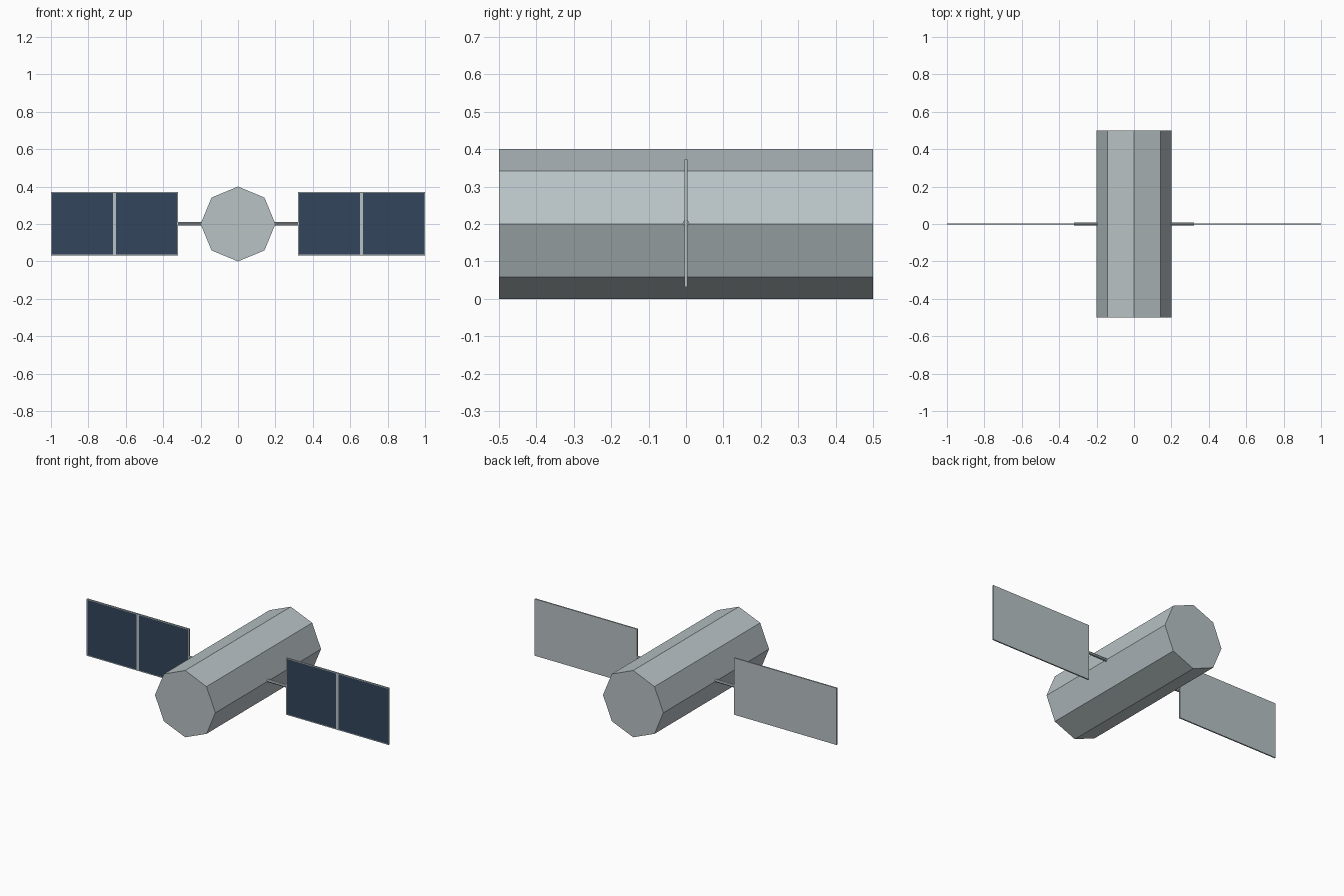
import bpy, bmesh, math
from mathutils import Matrix, Vector

cube = bpy.data.objects.get("Cube")
if cube:
    bpy.data.objects.remove(cube, do_unlink=True)


def material(name, rgb):
    mat = bpy.data.materials.new(name)
    mat.use_nodes = True
    mat.diffuse_color = (*rgb, 1)
    mat.node_tree.nodes["Principled BSDF"].inputs["Base Color"].default_value = (*rgb, 1)
    return mat


silver = material("silver metal", (0.48, 0.54, 0.56))
navy = material("navy solar cell", (0.034, 0.059, 0.106))
MID = 0.2  # height of the body axis


def add_object(name, bm, mats):
    mesh = bpy.data.meshes.new(name)
    bm.to_mesh(mesh)
    bm.free()
    for mat in mats:
        mesh.materials.append(mat)
    obj = bpy.data.objects.new(name, mesh)
    bpy.context.collection.objects.link(obj)
    return obj


def prism(name, radius, length, axis, centre):
    """Eight-sided prism along the x or y axis."""
    bm = bmesh.new()
    turn = Matrix.Rotation(math.pi / 2, 4, "Y" if axis == "x" else "X")
    bmesh.ops.create_cone(bm, cap_ends=True, segments=8, radius1=radius,
                          radius2=radius, depth=length,
                          matrix=Matrix.Translation(centre) @ turn)
    return add_object(name, bm, [silver])


def solar_panel(name, side):
    """Thin plate whose front is cut into two framed cells."""
    inner, outer, half_h, frame, rib = 0.322, 1.0, 0.17, 0.005, 0.008
    mid_x = (inner + outer) / 2
    bm = bmesh.new()
    bmesh.ops.create_cube(bm, size=1, matrix=Matrix.Translation((side * mid_x, 0, MID + 0.002))
                          @ Matrix.Diagonal((outer - inner, 0.008, 2 * half_h, 1)))
    cuts = [(Vector((side * x, 0, 0)), Vector((1, 0, 0)))
            for x in (inner + frame, mid_x - rib, mid_x + rib, outer - frame)]
    cuts += [(Vector((0, 0, MID + 0.002 + s * (half_h - frame))), Vector((0, 0, 1)))
             for s in (-1, 1)]
    for point, normal in cuts:
        front = [f for f in bm.faces if f.normal.y < -0.5]
        geom = front + list({e for f in front for e in f.edges}) \
            + list({v for f in front for v in f.verts})
        bmesh.ops.bisect_plane(bm, geom=geom, plane_co=point, plane_no=normal)
        bm.normal_update()
    # Large front cells are navy, frame and rib stay silver
    for f in bm.faces:
        if f.normal.y < -0.5 and f.calc_area() > 0.05:
            f.material_index = 1
    return add_object(name, bm, [silver, navy])


# Main body
prism("body", 0.2, 1.0, "y", (0, 0, MID))

# Struts and solar panels on both sides
for label, side in (("left", 1), ("right", -1)):
    prism(label + "_strut", 0.009, 0.14, "x", (side * 0.252, 0, MID + 0.002))
    solar_panel(label + "_solar_panel", side)
